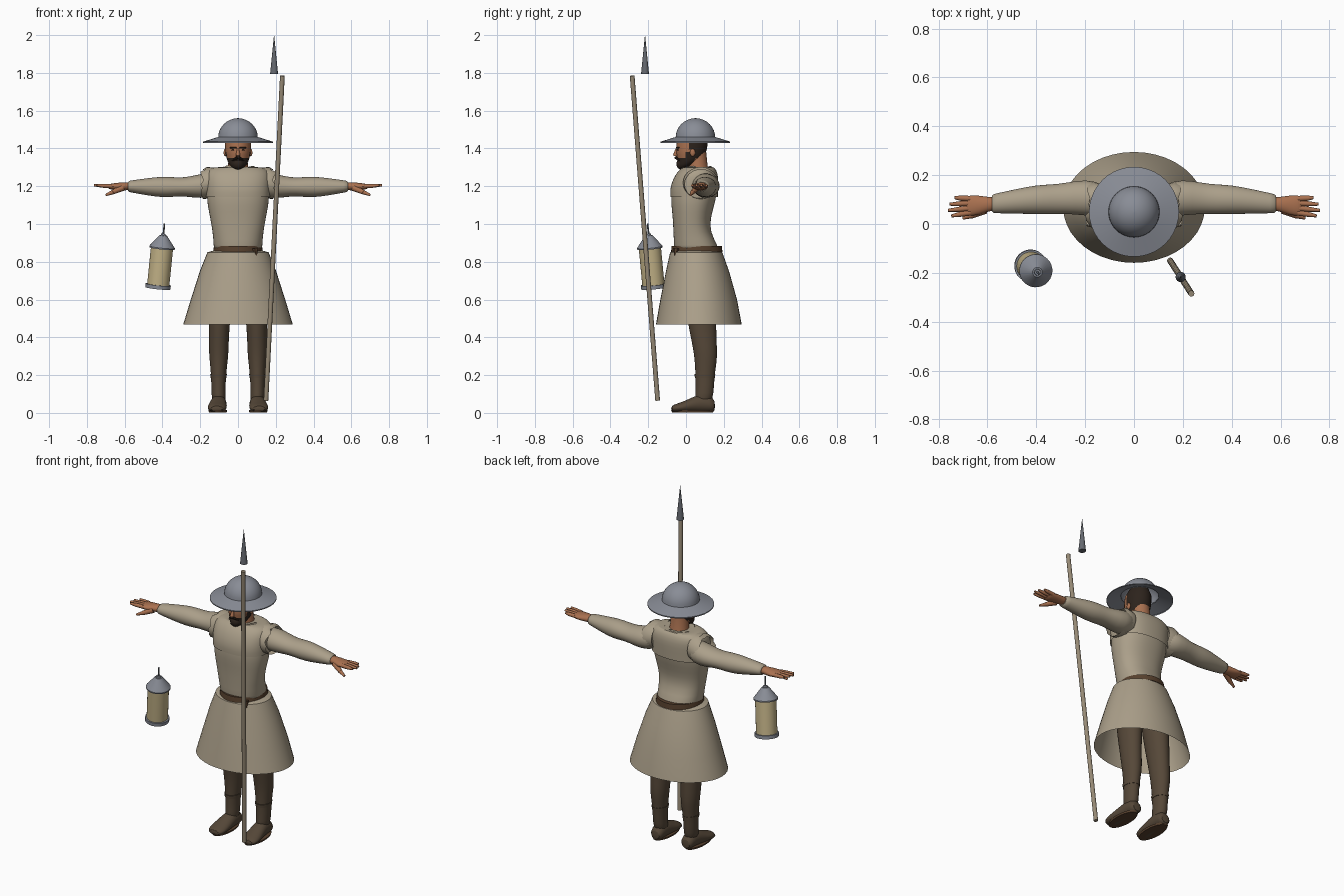
import bpy, bmesh, math, random
from mathutils import Vector

random.seed(4)
cube = bpy.data.objects.get("Cube")
if cube:
    bpy.data.objects.remove(cube)
parts = []


def material(name, r, g, b):
    m = bpy.data.materials.new(name)
    m.use_nodes = True
    m.diffuse_color = (r, g, b, 1)
    m.node_tree.nodes["Principled BSDF"].inputs["Base Color"].default_value = (r, g, b, 1)
    return m


LINEN = material("linen cloth", .41, .35, .255)
STEEL = material("helmet steel", .25, .265, .305)
IRON = material("dark iron", .13, .14, .16)
SKIN = material("skin", .40, .165, .08)
HAIR = material("dark hair", .026, .017, .012)
HOSE = material("brown hose", .092, .064, .04)
BELT = material("belt leather", .095, .052, .027)
WOOD = material("ash wood", .31, .255, .18)
HORN = material("lantern horn", .56, .46, .25)


def finish(name, bm, mats, mirror=False, sub=0):
    """Turn a bmesh into a shaded object."""
    bmesh.ops.recalc_face_normals(bm, faces=bm.faces)
    me = bpy.data.meshes.new(name)
    bm.to_mesh(me)
    bm.free()
    ob = bpy.data.objects.new(name, me)
    bpy.context.collection.objects.link(ob)
    for m in mats if isinstance(mats, list) else [mats]:
        me.materials.append(m)
    if mirror:
        ob.modifiers.new("mirror", "MIRROR")
    if sub:
        ob.modifiers.new("smooth", "SUBSURF").levels = sub
        ob.modifiers["smooth"].render_levels = sub
    parts.append(ob)
    return ob


def loft(name, rings, mat, axis="z", segs=24, caps=(True, True), power=1, ragged=0, **kw):
    """Skin elliptical rings (x, y, z, half width, half depth) set across an axis."""
    u, v = {"z": ((1, 0, 0), (0, 1, 0)), "x": ((0, 1, 0), (0, 0, 1)),
            "y": ((1, 0, 0), (0, 0, 1))}[axis]
    along = Vector(u).cross(Vector(v))
    bm, loops = bmesh.new(), []
    for i, (x, y, z, a, b) in enumerate(rings):
        loop = []
        for k in range(segs):
            t = math.tau * k / segs
            c, s = math.cos(t), math.sin(t)
            c, s = math.copysign(abs(c) ** power, c), math.copysign(abs(s) ** power, s)
            p = Vector((x, y, z)) + Vector(u) * a * c + Vector(v) * b * s
            if ragged and i == len(rings) - 1:
                p += along * random.uniform(-ragged, ragged)
            loop.append(bm.verts.new(p))
        loops.append(loop)
    for lo, hi in zip(loops, loops[1:]):
        for k in range(segs):
            bm.faces.new((lo[k], lo[k - 1], hi[k - 1], hi[k]))
    for end, cap in zip((loops[0], loops[-1]), caps):
        if cap:
            bm.faces.new(end)
    return finish(name, bm, mat, **kw)


def rod(name, p, q, r1, r2, mat, segs=12, **kw):
    """Cone or cylinder between two points."""
    p, q = Vector(p), Vector(q)
    bm = bmesh.new()
    bmesh.ops.create_cone(bm, cap_ends=True, segments=segs, radius1=r1, radius2=r2, depth=(q - p).length)
    bm.transform((q - p).to_track_quat("Z", "Y").to_matrix().to_4x4())
    bmesh.ops.translate(bm, verts=bm.verts, vec=(p + q) / 2)
    return finish(name, bm, mat, **kw)


def ball(name, centre, size, mat, **kw):
    bm = bmesh.new()
    bmesh.ops.create_uvsphere(bm, u_segments=16, v_segments=10, radius=1)
    bmesh.ops.scale(bm, verts=bm.verts, vec=size)
    bmesh.ops.translate(bm, verts=bm.verts, vec=centre)
    return finish(name, bm, mat, **kw)


# Tunic: skirt, torso and shoulder mantle
loft("skirt", [(0, .068, .468, .29, .227), (0, .067, .6, .25, .203), (0, .061, .75, .202, .167),
               (0, .054, .85, .162, .138), (0, .054, .862, .12, .11)], LINEN, segs=40, caps=(False, True))
loft("torso", [(0, .056, .85, .133, .122), (0, .054, .88, .127, .117), (0, .03, .96, .135, .097),
               (0, .03, 1.03, .147, .1), (0, .036, 1.1, .162, .114), (0, .042, 1.16, .166, .122),
               (0, .05, 1.24, .16, .115), (0, .06, 1.29, .13, .09)], LINEN, segs=32, power=.88, sub=1)
loft("shoulder_mantle", [(0, .043, 1.143, .17, .126), (0, .042, 1.19, .172, .128), (0, .054, 1.25, .174, .118),
                         (0, .062, 1.285, .165, .1), (0, .066, 1.304, .125, .08), (0, .066, 1.298, .076, .066)],
     LINEN, segs=32, power=.85, caps=(False, True), sub=1)
loft("mantle_collar", [(0, .06, 1.28, .1, .082), (0, .06, 1.303, .088, .073)], LINEN,
     caps=(False, False), ragged=.008)
loft("armhole_flap", [(.12, .078, 1.222, .082, .076), (.165, .078, 1.218, .094, .084),
                      (.188, .08, 1.21, .088, .078)], LINEN, axis="x", caps=(False, False), ragged=.012, mirror=True)

# Sleeves
loft("sleeve", [(.11, .095, 1.21, .07, .065), (.2, .11, 1.2, .075, .066), (.28, .105, 1.196, .063, .049),
                (.34, .101, 1.196, .061, .052), (.4, .1, 1.196, .06, .056), (.48, .093, 1.197, .051, .046),
                (.57, .084, 1.199, .04, .031), (.585, .083, 1.199, .038, .029)],
     LINEN, axis="x", mirror=True, sub=1)

# Hands
loft("palm", [(.56, .083, 1.2, .028, .022), (.6, .081, 1.2, .03, .022), (.635, .077, 1.198, .041, .021),
              (.675, .075, 1.198, .043, .016), (.69, .075, 1.198, .038, .01)],
     SKIN, axis="x", segs=16, mirror=True, sub=1)
for name, base, tip, reach in (("index_finger", .046, .033, .748), ("middle_finger", .065, .056, .762),
                               ("ring_finger", .085, .081, .755), ("little_finger", .104, .108, .735)):
    rod(name, (.67, base, 1.2), (.715, (base + tip) / 2, 1.202), .0115, .0105, SKIN, mirror=True)
    rod(name + "_end", (.712, (base + tip) / 2, 1.202), (reach, tip, 1.205), .0105, .006, SKIN, mirror=True)
rod("thumb", (.61, .058, 1.192), (.665, .034, 1.168), .017, .012, SKIN, mirror=True)
rod("thumb_end", (.66, .036, 1.17), (.7, .024, 1.153), .012, .006, SKIN, mirror=True)

# Legs and boots
loft("leg", [(.1, .085, .035, .036, .044), (.104, .1, .1, .037, .048), (.103, .1, .2, .039, .05),
             (.102, .106, .28, .049, .06), (.102, .1, .35, .053, .064), (.1, .088, .44, .053, .072),
             (.095, .075, .6, .066, .085), (.088, .06, .8, .078, .09)], HOSE, mirror=True, sub=1)
loft("boot_cuff", [(.103, .1, .185, .042, .053), (.103, .1, .205, .044, .055)], HOSE, mirror=True)
loft("foot", [(.102, .155, .035, .03, .028), (.102, .13, .048, .04, .044), (.103, .07, .052, .042, .05),
              (.108, .01, .036, .05, .034), (.112, -.045, .026, .053, .024), (.112, -.08, .022, .035, .016)],
     HOSE, axis="y", segs=20, mirror=True, sub=1)
loft("boot_sole", [(.107, .035, .003, .047, .108), (.107, .035, .014, .05, .114)], BELT, mirror=True)

# Belt with hanging tail
loft("belt", [(0, .057, .852, .132, .136), (0, .057, .884, .127, .133)], BELT, segs=40)
rod("belt_tail", (.09, -.052, .87), (.098, -.058, .825), .016, .003, BELT, segs=6)

# Head, coloured by height and depth for hair and beard
loft("neck", [(0, .07, 1.25, .066, .06), (0, .062, 1.31, .052, .052), (0, .055, 1.38, .05, .052)], SKIN)
head = loft("head", [(0, -.022, 1.29, .014, .014), (0, -.014, 1.302, .034, .032), (0, .002, 1.318, .048, .046),
                     (0, .018, 1.335, .056, .062), (0, .024, 1.35, .061, .07), (0, .026, 1.365, .064, .075),
                     (0, .027, 1.38, .067, .078), (0, .03, 1.395, .068, .08), (0, .032, 1.42, .069, .082),
                     (0, .035, 1.46, .068, .08), (0, .04, 1.5, .05, .06)], [SKIN, HAIR], segs=32)
for f in head.data.polygons:
    c = f.center
    beard = c.z < 1.345 and c.y < .05 or c.z < 1.375 and .0 < c.y < .04 and abs(c.x) > .04
    hair = c.y > .045 and c.z > 1.345 or c.y > .015 and c.z > 1.39
    f.material_index = int(beard or hair)
ball("chin_beard", (0, -.025, 1.318), (.032, .026, .03), HAIR)
rod("moustache", (.004, -.054, 1.352), (.032, -.036, 1.336), .008, .004, HAIR, segs=8, mirror=True)
rod("nose", (0, -.05, 1.398), (0, -.058, 1.36), .005, .0125, SKIN, segs=10)
ball("eye", (.025, -.043, 1.392), (.009, .004, .004), HAIR, mirror=True)
rod("eyebrow", (.009, -.05, 1.403), (.043, -.037, 1.404), .0045, .003, HAIR, segs=8, mirror=True)
ball("ear", (.068, .035, 1.378), (.008, .014, .02), SKIN, mirror=True)

# Wide-brimmed helmet
bowl = [(0, .05, 1.457 + .103 * math.sin(a), .105 * math.cos(a), .105 * math.cos(a))
        for a in (math.radians(d) for d in range(0, 90, 11))]
loft("helmet_bowl", bowl, STEEL, segs=40, caps=(False, True))
loft("helmet_brim", [(0, .05, 1.43, .184, .184), (0, .05, 1.436, .184, .184), (0, .05, 1.461, .104, .104)],
     STEEL, segs=40, caps=(False, False))

# Spear
rod("spear_shaft", (.148, -.15, .065), (.235, -.285, 1.785), .0125, .0125, WOOD)
rod("spear_head", (.191, -.217, 1.795), (.191, -.217, 2.0), .021, .0005, IRON, segs=16)

# Tilted lantern
foot, top = Vector((-.424, -.171, .66)), Vector((-.395, -.198, .945))


def on_axis(t):
    return foot.lerp(top, t)


for name, t0, t1, r0, r1, mat in (("lantern_base", 0, .07, .067, .067, STEEL),
                                  ("lantern_body", .06, .76, .059, .059, HORN),
                                  ("lantern_rim", .74, .765, .068, .068, STEEL),
                                  ("lantern_cap", .765, .98, .068, .02, STEEL),
                                  ("lantern_knob", .97, 1.01, .014, .012, STEEL),
                                  ("lantern_hook", 1, 1.2, .005, .004, IRON)):
    rod(name, on_axis(t0), on_axis(t1), r0, r1, mat, segs=28)

# Smooth shading with crisp edges
bpy.ops.object.select_all(action="DESELECT")
for ob in parts:
    ob.select_set(True)
bpy.context.view_layer.objects.active = parts[0]
bpy.ops.object.shade_smooth_by_angle(angle=math.radians(40))
